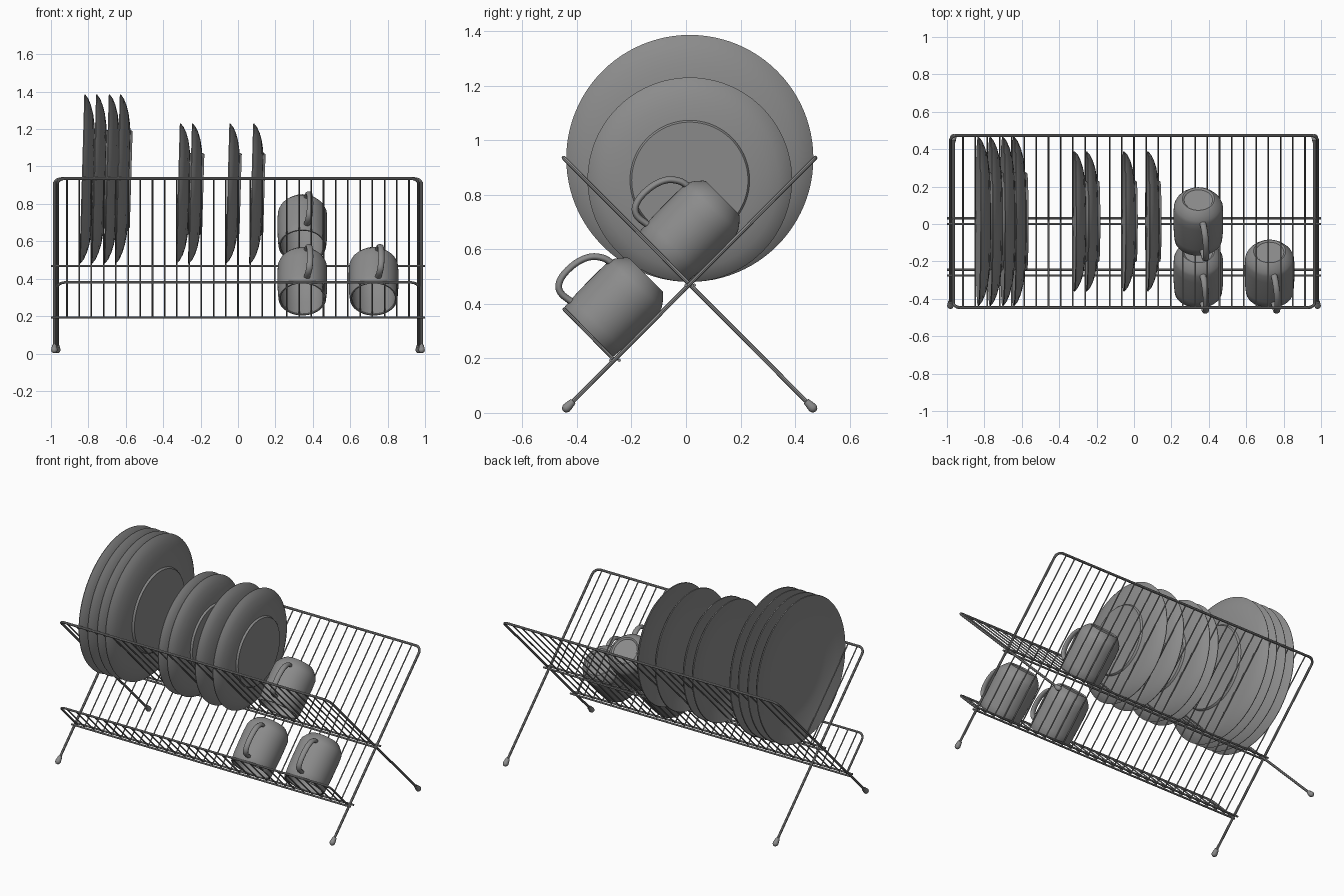
import bpy, bmesh, math
from mathutils import Matrix, Vector

if "Cube" in bpy.data.objects:
    bpy.data.objects.remove(bpy.data.objects["Cube"])

# Dark grey finish
grey = bpy.data.materials.new("dark_grey")
grey.diffuse_color = (0.26, 0.26, 0.26, 1)
grey.use_nodes = True
grey.node_tree.nodes["Principled BSDF"].inputs["Base Color"].default_value = grey.diffuse_color


def finish(obj, angle=40):
    obj.data.materials.clear()
    obj.data.materials.append(grey)
    bpy.ops.object.select_all(action='DESELECT')
    obj.select_set(True)
    bpy.context.view_layer.objects.active = obj
    bpy.ops.object.shade_smooth_by_angle(angle=math.radians(angle))


def tube(name, paths, radius, sides=2, matrix=None):
    """Round wire along one or more point lists, as a mesh."""
    cu = bpy.data.curves.new(name, 'CURVE')
    cu.dimensions = '3D'
    cu.bevel_depth = radius
    cu.bevel_resolution = sides
    cu.use_fill_caps = True
    for path in paths:
        sp = cu.splines.new('POLY')
        sp.points.add(len(path) - 1)
        for p, co in zip(sp.points, path):
            p.co = (*co, 1)
    ob = bpy.data.objects.new(name, cu)
    bpy.context.collection.objects.link(ob)
    bpy.ops.object.select_all(action='DESELECT')
    ob.select_set(True)
    bpy.context.view_layer.objects.active = ob
    bpy.ops.object.convert(target='MESH')
    ob = bpy.context.view_layer.objects.active
    if matrix:
        ob.matrix_world = matrix
    finish(ob)
    return ob


def lathe(name, profile, matrix, steps=64):
    """Spin (radius, height) points round local z."""
    bm = bmesh.new()
    vs = [bm.verts.new((r, 0, h)) for r, h in profile]
    es = [bm.edges.new(e) for e in zip(vs, vs[1:])]
    bmesh.ops.spin(bm, geom=vs + es, cent=(0, 0, 0), axis=(0, 0, 1),
                   angle=math.tau, steps=steps)
    bmesh.ops.remove_doubles(bm, verts=bm.verts, dist=1e-5)
    bmesh.ops.recalc_face_normals(bm, faces=bm.faces)
    me = bpy.data.meshes.new(name)
    bm.to_mesh(me)
    bm.free()
    ob = bpy.data.objects.new(name, me)
    bpy.context.collection.objects.link(ob)
    ob.matrix_world = matrix
    finish(ob, 35)
    return ob


def hoop(x, low, high, r=0.04):
    """U-shaped wire with rounded top corners; low and high are (y, z)."""
    low, high = Vector(low), Vector(high)
    length = (high - low).length
    d = (high - low) / length
    flat = [(-x, 0)]
    for sx in (-1, 1):
        arc = [(sx * (x - r + r * math.cos(a)), length - r + r * math.sin(a))
               for a in (i * math.pi / 12 for i in range(7))]
        flat += arc if sx < 0 else arc[::-1]
    flat.append((x, 0))
    return [(u, *(low + d * v)) for u, v in flat]


# Crossed leg frames and front tray rail
A_LOW, A_TOP = (-0.438, 0.018), (0.474, 0.935)
B_LOW, B_TOP = (0.465, 0.018), (-0.448, 0.935)
T_LOW, T_TOP = (-0.262, 0.193), (-0.446, 0.380)
tube("rear_leaning_frame", [hoop(0.982, A_LOW, A_TOP)], 0.0078)
tube("front_leaning_frame", [hoop(0.966, B_LOW, B_TOP)], 0.0078)
tube("tray_rail", [hoop(0.966, T_LOW, T_TOP)], 0.0068)

# Long rods under the crossing and under the tray
tube("long_rods", [[(-1, y, z), (1, y, z)] for y, z in
                   ((0.0, 0.468), (0.031, 0.468), (-0.245, 0.193), (-0.276, 0.193))], 0.006)

# Thin slat wires
xs = [k * 0.0653 for k in range(-14, 15)]
for name, lo, hi in (("back_wires", (-0.262, 0.195), A_TOP),
                     ("front_wires", (0.014, 0.47), B_TOP),
                     ("tray_wires", T_LOW, T_TOP)):
    tube(name, [[(x, *lo), (x, *hi)] for x in xs], 0.0043, 1)

# Rubber feet
foot = [(0, -0.017), (0.009, -0.014), (0.015, -0.007), (0.017, 0), (0.016, 0.01),
        (0.012, 0.034), (0.008, 0.036)]
for x, lo, hi in ((0.982, A_LOW, A_TOP), (0.966, B_LOW, B_TOP)):
    d = Vector((0, hi[0] - lo[0], hi[1] - lo[1]))
    for s in (-1, 1):
        lathe("rubber_foot", foot, Matrix.Translation((s * x, *lo)) @
              d.to_track_quat('Z', 'Y').to_matrix().to_4x4(), 20)


# Plates, hollow side facing -x and leaning slightly
def plate(name, x, R, foot_r, d):
    s = d - 0.012   # back of the plate where the foot ring starts
    prof = [(0, s - 0.018), (foot_r * 0.95, s - 0.018), (foot_r * 1.2, s - 0.026),
            (R * 0.85, s * 0.27), (R * 0.985, -0.001), (R * 0.995, -0.002), (R, 0.003),
            (R * 0.95, s * 0.34), (R * 0.87, s * 0.6), (R * 0.77, s * 0.81),
            (foot_r * 1.15, s * 0.95), (foot_r * 1.03, s), (foot_r * 1.01, d - 0.002),
            (foot_r, d), (0, d)]
    m = (Matrix.Translation((x, 0.014, 0.48 + R)) @
         Matrix.Rotation(math.pi / 2 + 0.029, 4, 'Y'))
    lathe(name, prof, m, 96)


for x in (-0.833, -0.770, -0.702, -0.643):
    plate("dinner_plate", x, 0.453, 0.257, 0.072)
for x in (-0.320, -0.255, -0.055, 0.072):
    plate("side_plate", x, 0.375, 0.213, 0.069)

# Mugs, mouth down on the wires
mug = [(0, 0.285), (0.08, 0.285), (0.105, 0.27), (0.119, 0.235), (0.121, 0.1), (0.115, 0.004),
       (0.118, 0), (0.124, 0), (0.127, 0.004), (0.131, 0.05), (0.133, 0.12), (0.133, 0.2),
       (0.131, 0.245), (0.125, 0.262), (0.112, 0.28), (0.094, 0.3), (0.086, 0.305),
       (0.08, 0.303), (0.076, 0.298), (0, 0.298)]
ctrl = [(0.125, 0.245), (0.155, 0.238), (0.19, 0.212), (0.211, 0.172), (0.219, 0.125),
        (0.216, 0.08), (0.2, 0.048), (0.17, 0.036), (0.125, 0.042)]


def spline(pts, n=5):
    """Catmull-Rom smoothing of a handle path."""
    p = [Vector(pts[0])] + [Vector(q) for q in pts] + [Vector(pts[-1])]
    out = []
    for a, b, c, d in zip(p, p[1:], p[2:], p[3:]):
        for i in range(n):
            t = i / n
            out.append(0.5 * (2 * b + (c - a) * t + (2 * a - 5 * b + 4 * c - d) * t * t +
                              (3 * b - a - 3 * c + d) * t ** 3))
    return out + [p[-1]]


handle = [(0, -r, h) for r, h in spline(ctrl)]
for x, y, z in ((0.344, -0.362, 0.291), (0.725, -0.362, 0.291), (0.344, -0.082, 0.573)):
    m = (Matrix.Translation((x, y, z)) @ Matrix.Rotation(-math.pi / 4, 4, 'X') @
         Matrix.Rotation(math.radians(11), 4, 'Z'))
    lathe("mug_body", mug, m)
    tube("mug_handle", [handle], 0.0125, 4, m @ Matrix.Diagonal((1.35, 1, 1, 1)))
